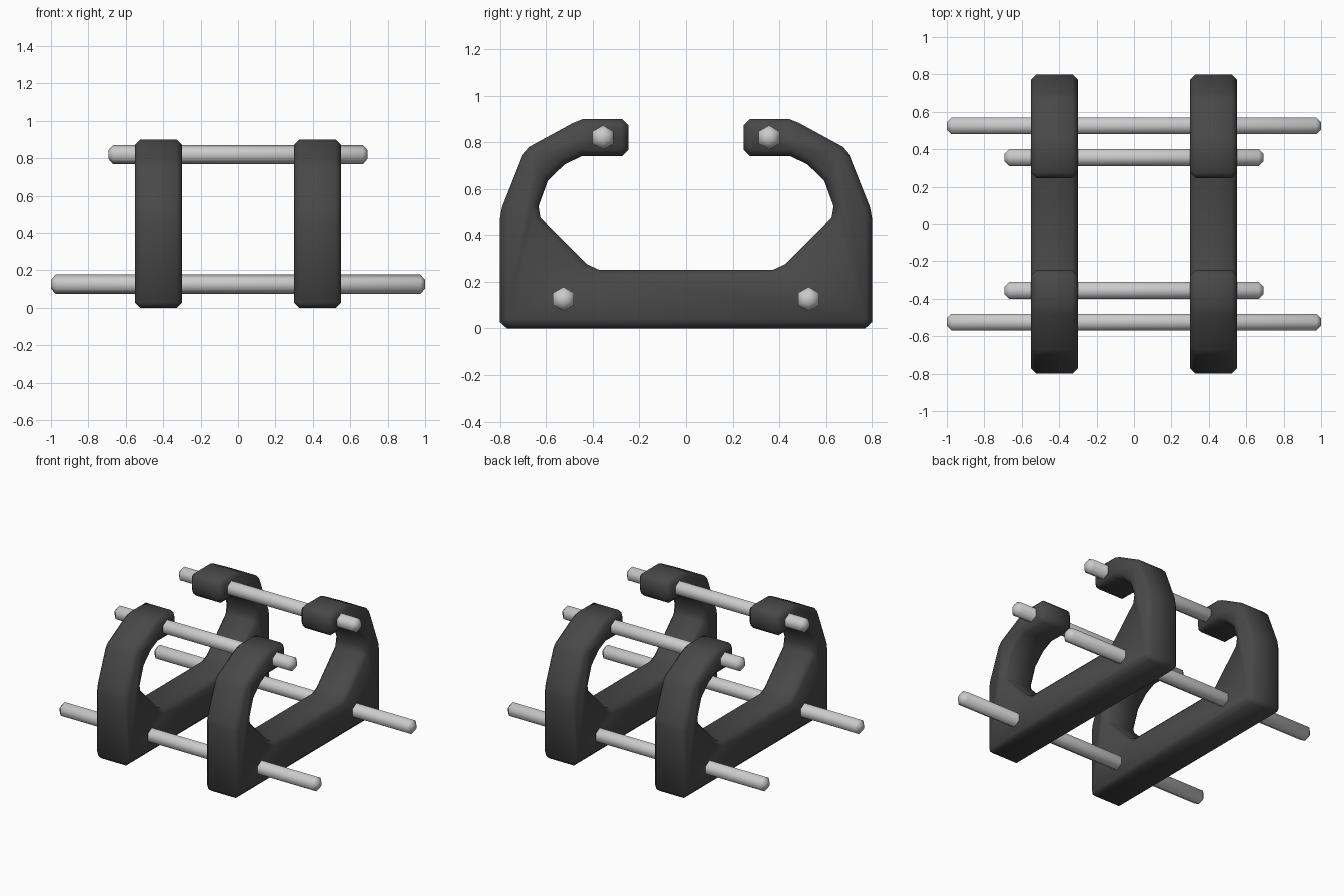
import bpy, bmesh, math
from mathutils import Matrix

if "Cube" in bpy.data.objects:
    bpy.data.objects.remove(bpy.data.objects["Cube"])


def make_object(name, bm, angle, mat=None):
    bmesh.ops.recalc_face_normals(bm, faces=bm.faces[:])
    mesh = bpy.data.meshes.new(name)
    bm.to_mesh(mesh)
    bm.free()
    ob = bpy.data.objects.new(name, mesh)
    bpy.context.collection.objects.link(ob)
    if mat:
        mesh.materials.append(mat)
    bpy.ops.object.select_all(action='DESELECT')
    ob.select_set(True)
    bpy.context.view_layer.objects.active = ob
    bpy.ops.object.shade_smooth_by_angle(angle=math.radians(angle))
    return ob


dark = bpy.data.materials.new("dark_grey")
dark.diffuse_color = (0.065, 0.065, 0.065, 1)
dark.use_nodes = True
dark.node_tree.nodes["Principled BSDF"].inputs["Base Color"].default_value = dark.diffuse_color

# Half of the bracket outline in (y, z), from base up round the arm and back
half = [(0.77, 0), (0.80, 0.027), (0.80, 0.475), (0.792, 0.52),
        (0.703, 0.745), (0.672, 0.78), (0.485, 0.882), (0.44, 0.90),
        (0.275, 0.90), (0.247, 0.873), (0.247, 0.768), (0.275, 0.74),
        (0.447, 0.74), (0.52, 0.705), (0.592, 0.635), (0.632, 0.525),
        (0.623, 0.475), (0.425, 0.275), (0.37, 0.25)]
outline = half + [(-y, z) for y, z in reversed(half)]


def bracket(name, x, width=0.25):
    bm = bmesh.new()
    cap = bm.faces.new([bm.verts.new((x - width / 2, y, z)) for y, z in outline])
    ext = bmesh.ops.extrude_face_region(bm, geom=[cap], use_keep_orig=True)
    bmesh.ops.translate(bm, vec=(width, 0, 0),
                        verts=[g for g in ext['geom'] if isinstance(g, bmesh.types.BMVert)])
    bmesh.ops.recalc_face_normals(bm, faces=bm.faces[:])
    rim = [e for e in bm.edges if abs(e.verts[0].co.x - e.verts[1].co.x) < 1e-5]
    bmesh.ops.bevel(bm, geom=rim, offset=0.028, segments=1,
                    profile=0.5, affect='EDGES')
    make_object(name, bm, 50, dark)


# Hexagonal rod along x with chamfered ends
def rod(name, y, z, length, radius=0.052):
    bm = bmesh.new()
    bmesh.ops.create_cone(bm, cap_ends=True, segments=6, radius1=radius,
                          radius2=radius, depth=length)
    ends = [e for e in bm.edges if abs(e.verts[0].co.z - e.verts[1].co.z) < 1e-5]
    bmesh.ops.bevel(bm, geom=ends, offset=0.025, segments=1,
                    profile=0.5, affect='EDGES')
    # turn along x with a corner pointing up
    top = max(bm.verts, key=lambda v: v.co.xy.length)
    turn = Matrix.Rotation(-math.atan2(top.co.y, top.co.x), 4, 'Z')
    bm.transform(Matrix.Translation((0, y, z)) @ Matrix.Rotation(math.pi / 2, 4, 'Y') @ turn)
    make_object(name, bm, 62)


for side, s in (("left", -1), ("right", 1)):
    bracket(side + "_bracket", s * 0.425)
for side, s in (("front", -1), ("back", 1)):
    rod(side + "_lower_rod", s * 0.525, 0.126, 2.0)
    rod(side + "_upper_rod", s * 0.356, 0.82, 1.385)
